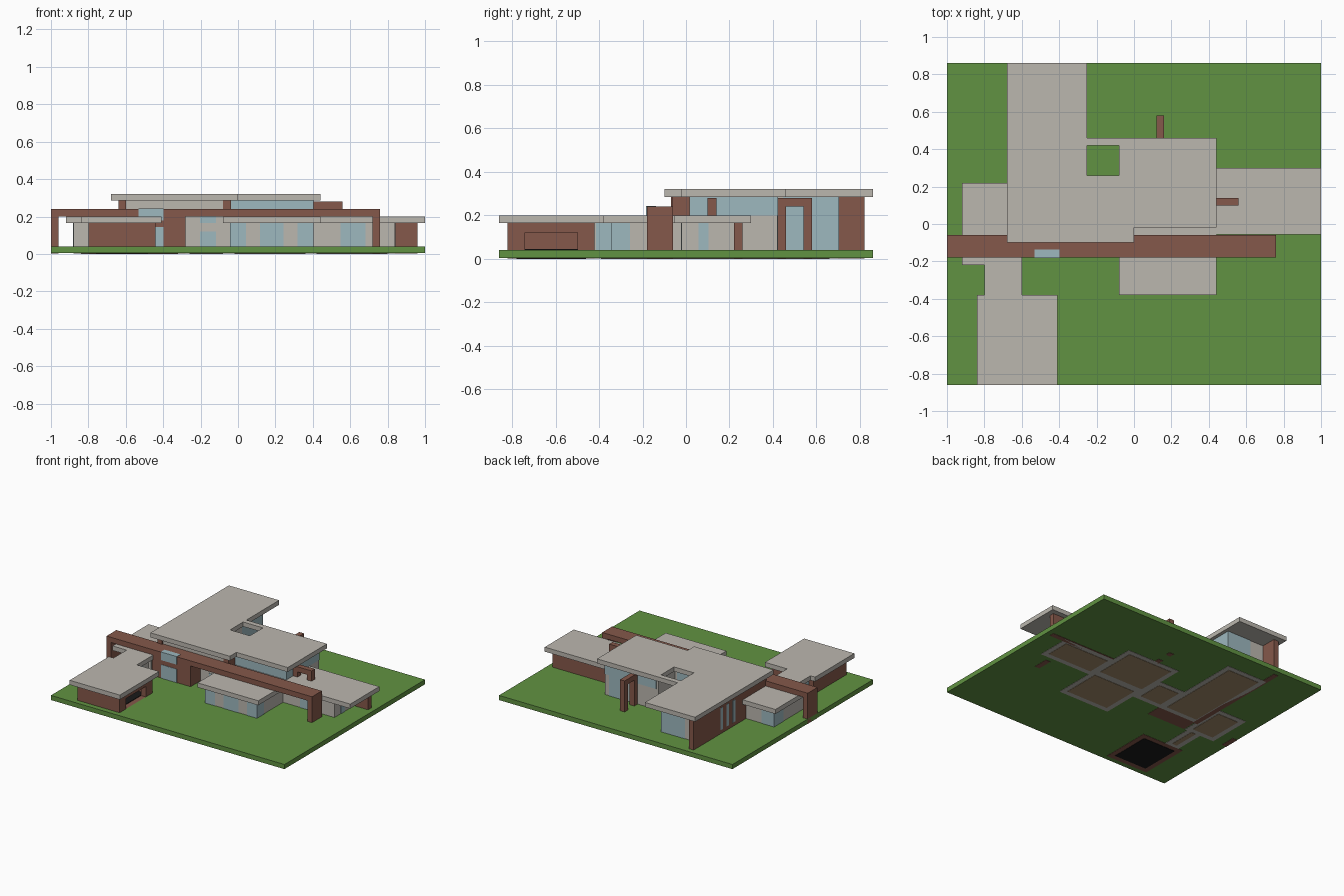
import bpy
import bmesh

cube = bpy.data.objects.get("Cube")
if cube:
    bpy.data.objects.remove(cube, do_unlink=True)


def material(name, rgb):
    m = bpy.data.materials.new(name)
    m.use_nodes = True
    m.diffuse_color = (*rgb, 1)
    m.node_tree.nodes["Principled BSDF"].inputs["Base Color"].default_value = (*rgb, 1)
    return m


GRASS = material("grass", (0.12, 0.29, 0.054))
STONE = material("pale_concrete", (0.5, 0.475, 0.43))
BRICK = material("brick", (0.235, 0.098, 0.069))
GLASS = material("glass", (0.34, 0.48, 0.52))
WOOD = material("floor_wood", (0.36, 0.26, 0.15))
DARK = material("garage_floor", (0.01, 0.01, 0.01))

BASE = 0.002      # underside of the walls
LOW = 0.165       # underside of the low roofs
HIGH = 0.285      # underside of the high roof
THICK = 0.035     # roof slab
PROUD = 0.003     # glass stands this far out of a wall
GROUND = 0.04


def prism(name, outline, z0, z1, mat):
    """Extrude a plan outline from z0 to z1."""
    bm = bmesh.new()
    face = bm.faces.new([bm.verts.new((x, y, z0)) for x, y in outline])
    up = bmesh.ops.extrude_face_region(bm, geom=[face])["geom"]
    bmesh.ops.translate(bm, vec=(0, 0, z1 - z0),
                        verts=[v for v in up if isinstance(v, bmesh.types.BMVert)])
    bmesh.ops.recalc_face_normals(bm, faces=bm.faces)
    mesh = bpy.data.meshes.new(name)
    bm.to_mesh(mesh)
    bm.free()
    mesh.materials.append(mat)
    ob = bpy.data.objects.new(name, mesh)
    bpy.context.collection.objects.link(ob)
    return ob


def box(name, x0, x1, y0, y1, z0, z1, mat):
    return prism(name, [(x0, y0), (x1, y0), (x1, y1), (x0, y1)], z0, z1, mat)


def room(name, x0, x1, y0, y1, top, t=0.04):
    """Closed room volume with an inset wooden floor underneath."""
    box(name + "_walls", x0, x1, y0, y1, BASE, top, STONE)
    box(name + "_floor", x0 + t, x1 - t, y0 + t, y1 - t, 0, 0.03, WOOD)


def glass(name, x0, x1, y0, y1, z0, z1):
    """Window block inside the wall, standing slightly proud of it."""
    box(name, x0 - PROUD, x1 + PROUD, y0 - PROUD, y1 + PROUD, z0, z1, GLASS)


def cut(target, cutter):
    mod = target.modifiers.new("cut", "BOOLEAN")
    mod.operation = "DIFFERENCE"
    mod.solver = "EXACT"
    mod.object = cutter
    bpy.context.view_layer.objects.active = target
    bpy.ops.object.modifier_apply(modifier=mod.name)
    bpy.data.objects.remove(cutter, do_unlink=True)


# Lawn
box("lawn", -1, 1, -0.86, 0.86, 0.004, GROUND, GRASS)

# Garage: hollow brick shell with a door opening on the inner side
garage = box("garage_walls", -0.80, -0.44, -0.82, -0.42, BASE, LOW, BRICK)
cut(garage, box("garage_space", -0.76, -0.48, -0.78, -0.46, -0.1, 0.16, BRICK))
cut(garage, box("door_space", -0.5, -0.4, -0.74, -0.50, GROUND, 0.12, BRICK))
box("garage_floor", -0.76, -0.48, -0.78, -0.46, 0, 0.045, DARK)

# Single-storey rooms
room("link", -0.76, -0.64, -0.43, -0.14, LOW)
room("left_room", -0.88, -0.62, -0.18, 0.18, LOW)
room("front_room", -0.04, 0.40, -0.34, 0.04, LOW)
room("right_room", 0.38, 0.84, -0.02, 0.25, LOW)
box("right_back_wall", 0.40, 0.96, 0.22, 0.26, BASE, LOW, BRICK)

# Tall rooms
room("rear_wing", -0.63, -0.28, -0.06, 0.70, HIGH)
room("entrance", -0.30, -0.04, -0.06, 0.22, HIGH)
room("hall", -0.06, 0.40, 0.02, 0.42, HIGH)
box("wing_side_wall", -0.64, -0.60, -0.07, 0.82, BASE, HIGH, BRICK)
box("entrance_pier", -0.08, -0.037, -0.063, 0.02, LOW, HIGH, BRICK)

# Windows of the low rooms
for x0, x1 in ((-0.04, 0.04), (0.32, 0.40)):
    glass("front_room_corner_window", x0, x1, -0.34, -0.26, GROUND, LOW)
glass("front_room_window", 0.12, 0.24, -0.34, -0.30, GROUND, LOW)
glass("link_window", -0.76, -0.64, -0.41, -0.25, GROUND, LOW)
glass("left_room_corner_window", -0.88, -0.78, 0.07, 0.18, GROUND, LOW)
glass("right_room_front_window", 0.55, 0.68, -0.02, 0.02, GROUND, LOW)
glass("right_room_side_window", 0.80, 0.84, 0.06, 0.10, GROUND, LOW)

# Windows of the tall rooms
box("hall_clerestory", -0.04, 0.403, 0.017, 0.423, 0.2, HIGH, GLASS)
glass("hall_back_window", 0.20, 0.36, 0.38, 0.42, GROUND, HIGH)
glass("wing_corner_window", -0.48, -0.28, 0.45, 0.70, GROUND, HIGH)
glass("courtyard_window", -0.24, -0.08, 0.18, 0.22, GROUND, HIGH)
glass("entrance_door", -0.20, -0.12, -0.06, -0.02, GROUND, 0.12)
glass("entrance_top_window", -0.20, -0.12, -0.06, -0.02, LOW, 0.24)
for i in range(3):
    y = 0.33 + 0.075 * i
    glass("slit_window", -0.64, -0.62, y - 0.012, y + 0.012, 0.07, 0.24)

# Long brick portal across the front
box("portal_beam", -1, 0.76, -0.18, -0.06, 0.2, 0.24, BRICK)
for x0, x1 in ((-1, -0.96), (0.72, 0.76), (-0.61, -0.28)):
    box("portal_pier", x0, x1, -0.18, -0.06, BASE, 0.2, BRICK)
for z0, z1 in ((GROUND, 0.145), (0.18, 0.24 + PROUD)):
    glass("portal_window", -0.53, -0.40, -0.18, -0.14, z0, z1)

# Brick arches: two legs and a lintel
box("back_arch_leg", 0.12, 0.16, 0.54, 0.58, BASE, 0.28, BRICK)
box("back_arch_wall_leg", 0.12, 0.16, 0.41, 0.46, BASE, 0.28, BRICK)
box("back_arch_lintel", 0.12, 0.16, 0.46, 0.54, 0.24, 0.28, BRICK)
box("side_arch_leg", 0.52, 0.56, 0.10, 0.14, 0.19, 0.28, BRICK)
box("side_arch_wall_leg", 0.39, 0.44, 0.10, 0.14, 0.19, 0.28, BRICK)
box("side_arch_lintel", 0.44, 0.52, 0.10, 0.14, 0.24, 0.28, BRICK)

# Low roofs
prism("garage_roof", [(-0.84, -0.86), (-0.41, -0.86), (-0.41, -0.38), (-0.60, -0.38),
                      (-0.60, 0.22), (-0.92, 0.22), (-0.92, -0.22), (-0.80, -0.22),
                      (-0.80, -0.38), (-0.84, -0.38)], LOW, LOW + THICK, STONE)
prism("front_roof", [(-0.08, -0.38), (0.44, -0.38), (0.44, -0.055), (1, -0.055),
                     (1, 0.30), (0.39, 0.30), (0.39, 0.03), (-0.03, 0.03),
                     (-0.03, -0.05), (-0.08, -0.05)], LOW, LOW + THICK, STONE)

# High roof with the courtyard opening
high_roof = prism("high_roof", [(-0.68, -0.10), (0, -0.10), (0, -0.02), (0.44, -0.02),
                                (0.44, 0.46), (-0.25, 0.46), (-0.25, 0.86),
                                (-0.68, 0.86)], HIGH, HIGH + THICK, STONE)
cut(high_roof, box("courtyard_space", -0.25, -0.08, 0.26, 0.42, 0.2, 0.4, STONE))
